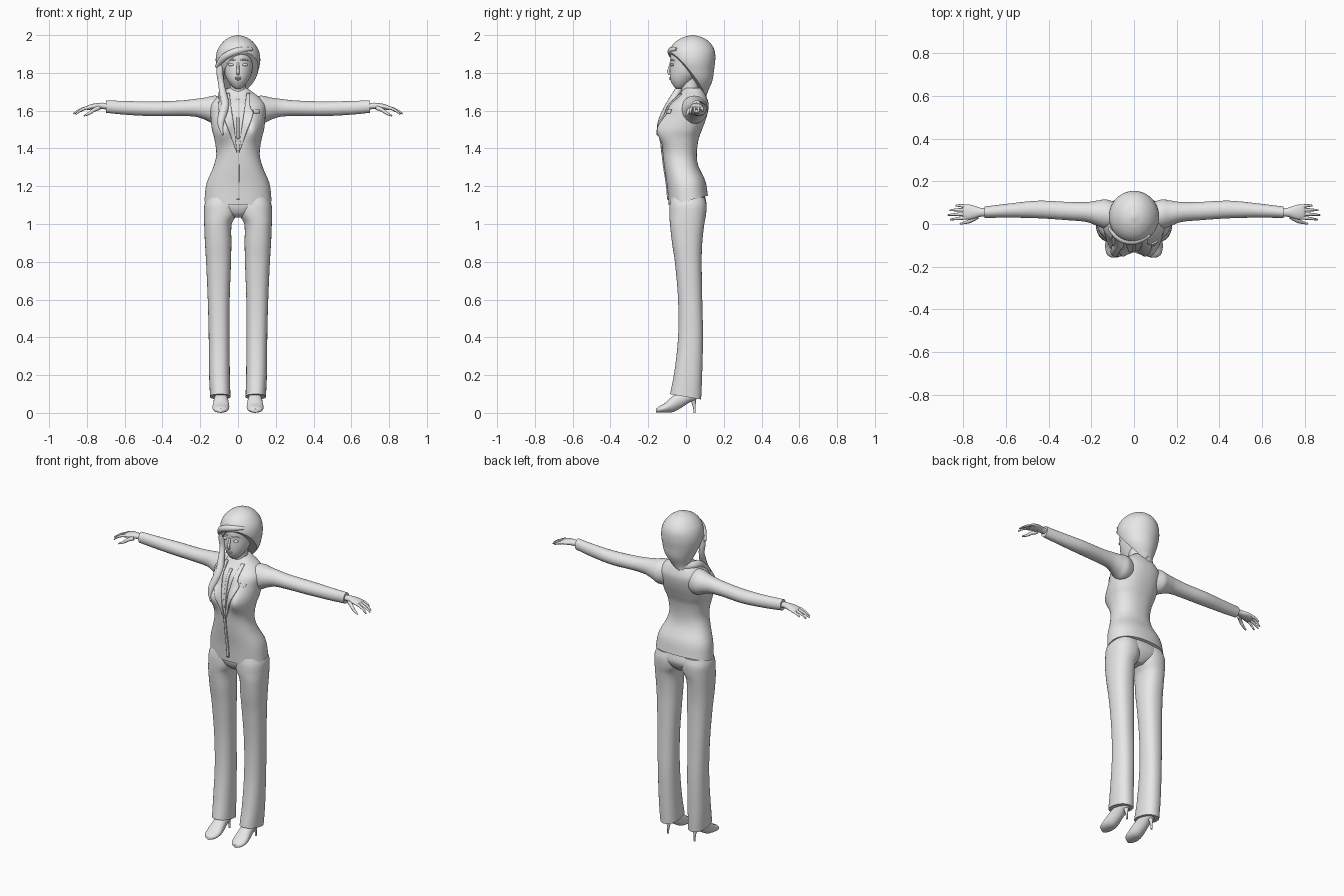
import bpy, bmesh, math
from mathutils import Vector

if "Cube" in bpy.data.objects:
    bpy.data.objects.remove(bpy.data.objects["Cube"], do_unlink=True)

grey = bpy.data.materials.new("plain_grey")
grey.use_nodes = True
grey.diffuse_color = (0.8, 0.8, 0.8, 1)
grey.node_tree.nodes["Principled BSDF"].inputs["Base Color"].default_value = (0.8, 0.8, 0.8, 1)


def finish(obj, mirror=False):
    obj.data.materials.clear()
    obj.data.materials.append(grey)
    bpy.ops.object.select_all(action='DESELECT')
    obj.select_set(True)
    bpy.context.view_layer.objects.active = obj
    bpy.ops.object.shade_smooth_by_angle(angle=math.radians(45))
    if mirror:
        obj.modifiers.new("mirror", 'MIRROR').use_mirror_merge = False
    return obj


def from_bmesh(name, bm, mirror=False):
    bmesh.ops.recalc_face_normals(bm, faces=bm.faces)
    me = bpy.data.meshes.new(name)
    bm.to_mesh(me)
    bm.free()
    obj = bpy.data.objects.new(name, me)
    bpy.context.collection.objects.link(obj)
    return finish(obj, mirror)


def sample(rows, t):
    """Smooth interpolation of table rows keyed by their first column."""
    t = min(max(t, rows[0][0]), rows[-1][0])
    i = max(k for k in range(len(rows) - 1) if rows[k][0] <= t)
    a, b = rows[i], rows[i + 1]
    p, q = rows[max(i - 1, 0)], rows[min(i + 2, len(rows) - 1)]
    h = b[0] - a[0]
    u = (t - a[0]) / h
    out = []
    for k in range(1, len(a)):
        ma = (b[k] - p[k]) / (b[0] - p[0]) * h
        mb = (q[k] - a[k]) / (q[0] - a[0]) * h
        out.append((2*u**3 - 3*u**2 + 1)*a[k] + (u**3 - 2*u**2 + u)*ma
                   + (3*u**2 - 2*u**3)*b[k] + (u**3 - u**2)*mb)
    return out


def loft_bmesh(rows, axis='z', power=2.0, n=36, steps=5, warp=None):
    """Skin of rounded sections; rows hold position, centre pair, radius pair."""
    bm = bmesh.new()
    rings = []
    ts = [a[0] + (b[0] - a[0]) * s / steps for a, b in zip(rows, rows[1:]) for s in range(steps)]
    for t in ts + [rows[-1][0]]:
        ca, cb, ra, rb = sample(rows, t)
        ring = []
        for k in range(n):
            c, s = math.cos(2*math.pi*k/n), math.sin(2*math.pi*k/n)
            a = ca + ra * math.copysign(abs(c)**(2/power), c)
            b = cb + rb * math.copysign(abs(s)**(2/power), s)
            p = Vector({'z': (a, b, t), 'x': (t, a, b), 'y': (a, t, b)}[axis])
            ring.append(bm.verts.new(warp(p) if warp else p))
        rings.append(ring)
    for r, q in zip(rings, rings[1:]):
        for k in range(n):
            bm.faces.new((r[k], r[(k+1) % n], q[(k+1) % n], q[k]))
    bm.faces.new(rings[0])
    bm.faces.new(rings[-1])
    return bm


def loft(name, rows, mirror=False, **kw):
    return from_bmesh(name, loft_bmesh(rows, **kw), mirror)


def sweep(name, paths, mirror=False):
    """Tapered strands; each path is a list of (x, y, z, radius)."""
    cu = bpy.data.curves.new(name, 'CURVE')
    cu.dimensions, cu.bevel_depth, cu.bevel_resolution, cu.use_fill_caps = '3D', 1, 3, True
    for path in paths:
        sp = cu.splines.new('NURBS')
        sp.points.add(len(path) - 1)
        for pt, (x, y, z, r) in zip(sp.points, path):
            pt.co, pt.radius = (x, y, z, 1), r
        sp.use_endpoint_u, sp.order_u, sp.resolution_u = True, 3, 6
    tmp = bpy.data.objects.new(name + "_path", cu)
    bpy.context.collection.objects.link(tmp)
    me = bpy.data.meshes.new_from_object(tmp.evaluated_get(bpy.context.evaluated_depsgraph_get()))
    bpy.data.objects.remove(tmp)
    obj = bpy.data.objects.new(name, me)
    bpy.context.collection.objects.link(obj)
    return finish(obj, mirror)


def ellipsoid(name, centre, size, mirror=False):
    bm = bmesh.new()
    bmesh.ops.create_uvsphere(bm, u_segments=20, v_segments=12, radius=1)
    for v in bm.verts:
        v.co = Vector(centre) + Vector(c * s for c, s in zip(v.co, size))
    return from_bmesh(name, bm, mirror)


# Jacket body with bust and a hem that rises towards the back
TORSO = [(1.10, 0, .012, .178, .104), (1.2, 0, 0, .166, .1), (1.3, 0, -.025, .13, .09),
         (1.37, 0, -.033, .115, .09), (1.45, 0, -.03, .125, .097), (1.5, 0, -.018, .138, .103),
         (1.57, 0, 0, .145, .11), (1.63, 0, .015, .145, .105), (1.67, 0, .03, .115, .08),
         (1.70, 0, .035, .075, .06), (1.72, 0, .035, .05, .045)]
POWER = 2.3


def bust(x, z):
    return .045 * math.exp(-((abs(x) - .08) / .045)**2 - ((z - 1.5) / .065)**2)


def jacket_warp(p):
    if p.y < -.02:
        p.y -= bust(p.x, p.z) * min(1, (-.02 - p.y) / .05)
    p.z += (.025 + .24 * (p.y - .012)) * min(1, max(0, (1.35 - p.z) / .2))
    return p


def front_y(x, z):
    _, cy, hw, hd = sample(TORSO, z)
    return cy - hd * max(0, 1 - abs(x / hw)**POWER)**(1 / POWER) - bust(x, z)


def plate(name, inner, outer, lift, mirror=False):
    """Thin cloth panel laid on the chest between two (z, x) edges."""
    bm = bmesh.new()
    grid, count, across = [], 24, 5
    z0, z1 = inner[0][0], inner[-1][0]
    for i in range(count + 1):
        z = z0 + (z1 - z0) * i / count
        a, b = sample(inner, z)[0], sample(outer, z)[0]
        row = [a + (b - a) * j / across for j in range(across + 1)]
        grid.append([bm.verts.new((x, front_y(x, z) - lift, z)) for x in row])
    for r, q in zip(grid, grid[1:]):
        for j in range(across):
            bm.faces.new((r[j], r[j+1], q[j+1], q[j]))
    obj = from_bmesh(name, bm, mirror)
    solid = obj.modifiers.new("thickness", 'SOLIDIFY')
    solid.thickness, solid.offset = .008, 0
    return obj


loft("jacket_body", TORSO, power=POWER, n=64, warp=jacket_warp)
plate("lapels", [(1.38, .004), (1.5, .02), (1.69, .045)],
      [(1.38, .008), (1.5, .05), (1.59, .082), (1.61, .066), (1.69, .062)], .004, True)
plate("jacket_closure", [(1.13, -.008), (1.39, -.008)], [(1.13, .008), (1.39, .006)], .002)
plate("shirt_placket", [(1.45, -.007), (1.66, -.008)], [(1.45, .007), (1.66, .008)], .001)
plate("breast_pocket", [(1.585, .085), (1.605, .08)], [(1.585, .11), (1.605, .112)], .003)

# Sleeves
loft("sleeves", [(.07, .035, 1.605, .06, .07), (.13, .045, 1.605, .07, .074),
                 (.17, .05, 1.61, .06, .06), (.22, .056, 1.615, .047, .048),
                 (.3, .06, 1.613, .043, .041), (.45, .068, 1.61, .041, .039),
                 (.6, .062, 1.615, .032, .036), (.7, .055, 1.622, .027, .033)], True, axis='x')

# Hands
loft("palms", [(.68, .055, 1.622, .019, .016), (.72, .055, 1.625, .021, .017),
               (.765, .056, 1.622, .034, .015), (.795, .056, 1.616, .034, .012),
               (.805, .056, 1.613, .028, .006)], True, axis='x', n=24)
fingers = [[(.785, y0, 1.617, .009), (.785 + d * .55, y1, 1.615, .008),
            (.785 + d, y2, tip, .004)]
           for y0, y1, y2, d, tip in ((.082, .088, .086, .05, 1.595), (.065, .068, .064, .078, 1.585),
                                      (.047, .046, .042, .086, 1.583), (.03, .026, .021, .074, 1.58))]
thumb = [(.735, .035, 1.615, .012), (.765, .015, 1.605, .01), (.785, .008, 1.585, .008),
         (.815, .001, 1.573, .004)]
sweep("fingers", fingers + [thumb], True)


# Trousers
def hem_warp(p):
    p.z -= .17 * p.y * min(1, max(0, (.35 - p.z) / .2))
    return p


loft("trouser_legs", [(.085, .094, -.002, .054, .082), (.2, .098, .011, .055, .074),
                      (.4, .1, .024, .055, .066), (.6, .102, .022, .058, .064),
                      (.8, .103, .012, .066, .071), (.9, .105, .006, .07, .08),
                      (1.0, .106, .006, .073, .091), (1.05, .094, .009, .086, .097),
                      (1.1, .09, .011, .088, .098), (1.14, .085, .01, .08, .09)],
     True, power=2.3, warp=hem_warp)
loft("trouser_seat", [(1.035, 0, .01, .03, .055), (1.06, 0, .01, .11, .08),
                      (1.1, 0, .012, .172, .096), (1.15, 0, .01, .16, .09)], power=2.2)

# Heeled shoes
loft("shoes", [(-.158, .092, .012, .012, .01), (-.145, .092, .017, .033, .016),
               (-.11, .091, .027, .044, .026), (-.07, .09, .047, .042, .043),
               (-.03, .09, .07, .036, .046), (.02, .09, .088, .031, .032),
               (.05, .09, .092, .024, .025), (.06, .09, .092, .012, .012)],
     True, axis='y', n=28)
loft("shoe_heels", [(0, .09, .045, .006, .006), (.03, .09, .044, .006, .007),
                    (.085, .09, .035, .018, .018)], True, n=16)

# Neck and shirt collar
loft("neck", [(1.64, 0, .03, .05, .05), (1.7, 0, .022, .043, .045), (1.8, 0, .02, .043, .05)])
loft("shirt_collar", [(1.66, 0, .025, .066, .066), (1.69, 0, .03, .058, .058),
                      (1.715, 0, .034, .05, .052)])

# Head and face
loft("head", [(1.716, 0, -.038, .014, .014), (1.73, 0, -.03, .032, .036),
              (1.76, 0, -.02, .054, .062), (1.8, 0, -.003, .072, .083),
              (1.85, 0, .007, .08, .09), (1.9, 0, .01, .081, .09), (1.95, 0, .02, .065, .068)])
sweep("nose", [[(0, -.08, 1.855, .006), (0, -.085, 1.83, .007), (0, -.097, 1.803, .008),
                (0, -.085, 1.793, .007)]])
ellipsoid("eyes", (.034, -.071, 1.843), (.018, .01, .008), True)
sweep("eyebrows", [[(.014, -.082, 1.867, .003), (.035, -.076, 1.874, .004),
                    (.055, -.062, 1.865, .002)]], True)
ellipsoid("upper_lip", (0, -.08, 1.774), (.02, .01, .005))
ellipsoid("lower_lip", (0, -.077, 1.766), (.017, .01, .006))

# Swept back hair, cut on a slant from forehead to nape
hair = loft_bmesh([(1.67, -.03, .08, .03, .025), (1.7, -.012, .07, .052, .045),
                   (1.76, 0, .055, .088, .085), (1.82, 0, .042, .11, .107),
                   (1.87, 0, .035, .118, .12), (1.92, 0, .033, .109, .118),
                   (1.96, 0, .033, .083, .094), (1.987, 0, .035, .048, .054),
                   (2.0, 0, .035, .008, .008)], n=48)
cut = bmesh.ops.bisect_plane(hair, geom=hair.verts[:] + hair.edges[:] + hair.faces[:],
                             plane_co=(0, -.095, 1.91), plane_no=(-.3, 1, .85), clear_inner=True)
bmesh.ops.holes_fill(hair, edges=[e for e in cut["geom_cut"] if isinstance(e, bmesh.types.BMEdge)])
from_bmesh("hair", hair)

# Fringe and the long lock over the right shoulder
sweep("fringe", [[(.075, -.05, 1.925, .008), (.03, -.078, 1.925, .018), (-.04, -.08, 1.905, .02),
                  (-.09, -.045, 1.87, .02), (-.115, -.02, 1.83, .008)]])
sweep("side_lock", [[(-.085, -.02, 1.89, .015), (-.1, -.02, 1.82, .02), (-.09, -.02, 1.75, .016),
                     (-.08, -.05, 1.69, .02), (-.065, -.085, 1.63, .024), (-.085, -.115, 1.57, .024),
                     (-.095, -.14, 1.52, .017), (-.08, -.152, 1.47, .003)],
                    [(0, .09, 1.71, .03), (-.055, .07, 1.69, .028), (-.085, .01, 1.69, .024),
                     (-.08, -.05, 1.665, .02), (-.09, -.1, 1.6, .018), (-.075, -.13, 1.54, .004)]])
